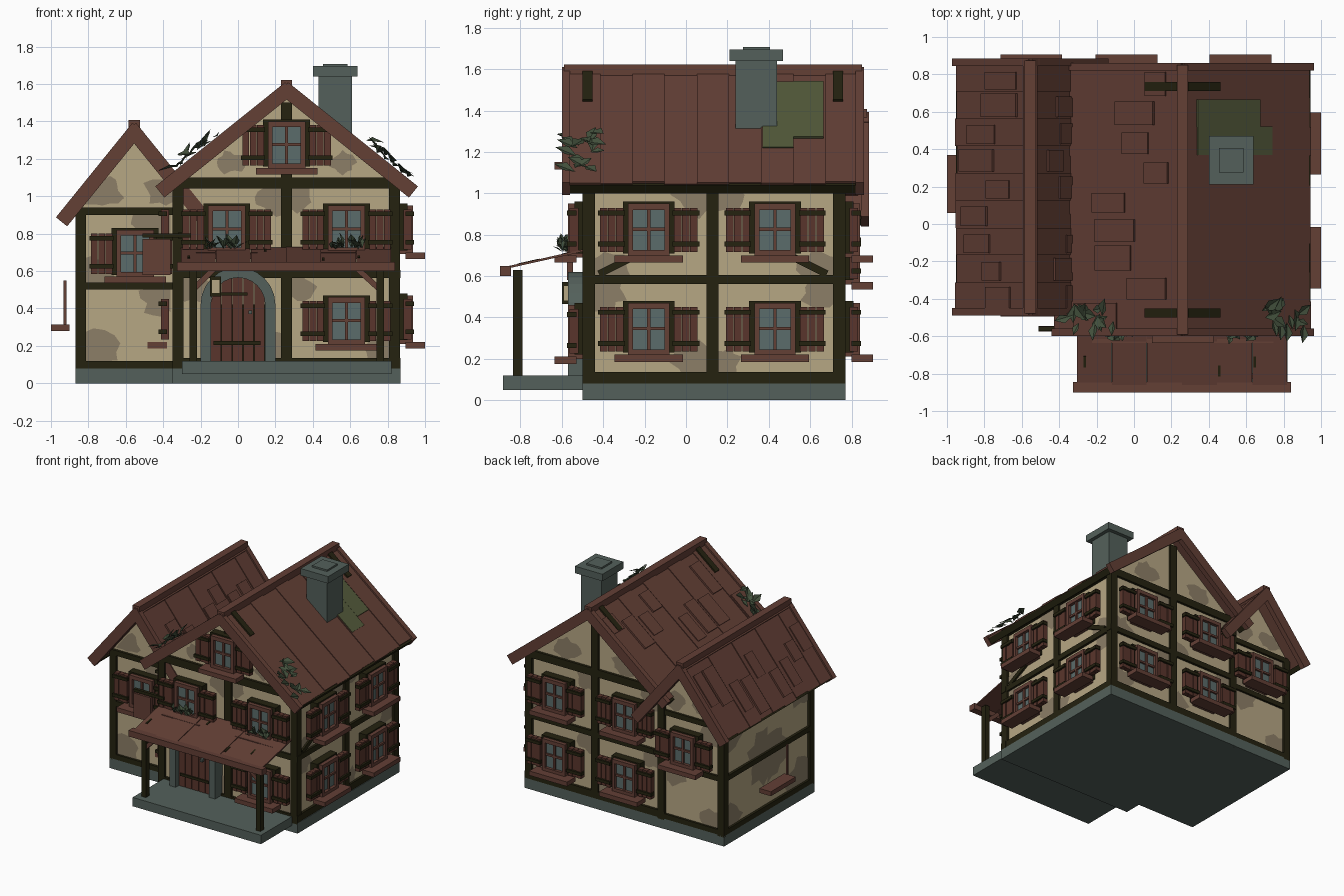
import bpy, bmesh, math, random
from mathutils import Matrix, Vector

if "Cube" in bpy.data.objects:
    bpy.data.objects.remove(bpy.data.objects["Cube"])

random.seed(4)
I = Matrix.Identity(4)
COL = {"roof wood": (.125, .05, .036), "shutter wood": (.10, .036, .025), "dark timber": (.018, .016, .005),
       "plaster": (.47, .385, .23), "stained plaster": (.265, .21, .135), "stone": (.088, .118, .104),
       "glass": (.105, .15, .145), "moss": (.085, .10, .042), "leaf": (.055, .08, .045)}
MAT = {}
for n, c in COL.items():
    MAT[n] = bpy.data.materials.new(n)
    MAT[n].diffuse_color = (*c, 1)


def finish(name, bm, mats, M=I):
    bm.transform(M)
    bmesh.ops.recalc_face_normals(bm, faces=bm.faces)
    me = bpy.data.meshes.new(name)
    bm.to_mesh(me)
    bm.free()
    for m in mats:
        me.materials.append(MAT[m])
    ob = bpy.data.objects.new(name, me)
    bpy.context.collection.objects.link(ob)
    return ob


def add_box(bm, x0, x1, y0, y1, z0, z1, mi=0):
    T = Matrix.Translation(((x0+x1)/2, (y0+y1)/2, (z0+z1)/2)) @ Matrix.Diagonal((x1-x0, y1-y0, z1-z0, 1))
    r = bmesh.ops.create_cube(bm, size=1, matrix=T)
    for f in {f for v in r["verts"] for f in v.link_faces}:
        f.material_index = mi


def boxes(name, mat, lst, M=I):
    bm = bmesh.new()
    for b in lst:
        add_box(bm, *b)
    return finish(name, bm, [mat], M)


def prism(name, mat, pts, y0, y1, M=I):
    """Extrude an x-z outline along y."""
    bm = bmesh.new()
    f = bm.faces.new([bm.verts.new((x, y0, z)) for x, z in pts])
    r = bmesh.ops.extrude_face_region(bm, geom=[f])
    bmesh.ops.translate(bm, vec=(0, y1-y0, 0), verts=[v for v in r["geom"] if isinstance(v, bmesh.types.BMVert)])
    return finish(name, bm, [mat], M)


# Wall frames: local x runs along the wall, -y points outward
def wall(deg, dist):
    return Matrix.Rotation(math.radians(deg), 4, 'Z') @ Matrix.Translation((0, -dist, 0))


FRONT, RIGHT, BACK = wall(0, .5), wall(90, .865), wall(180, .77)
HALL_LEFT, WING_FRONT, WING_LEFT = wall(-90, .35), wall(0, .36), wall(-90, .87)
WING_BACK = wall(180, .768)

# Stone plinths and plaster bodies
boxes("hall_plinth", "stone", [(-.35, .87, -.5, .77, 0, .08)])
boxes("wing_plinth", "stone", [(-.87, -.34, -.36, .768, 0, .08)])
prism("hall_walls", "plaster", [(-.33, .06), (.845, .06), (.845, 1.06), (.26, 1.55), (-.33, 1.06)], -.48, .75)
prism("wing_walls", "plaster", [(-.85, .06), (-.33, .06), (-.33, 1.03), (-.555, 1.32), (-.85, .94)], -.34, .75)


# Timber framing: full-width beams at given heights, full-height posts at given places
def framing(name, M, u0, u1, beams, posts, top):
    boxes(name, "dark timber", [(u0, u1, 0, .05, z, z+h) for z, h in beams]
          + [(u-.029, u+.029, 0, .05, .07, top) for u in posts], M)


def brace(name, mat, M, p, q, w, y0, y1):
    p, q = Vector(p), Vector(q)
    n = Vector((p.y-q.y, q.x-p.x)).normalized()*w/2
    prism(name, mat, [p+n, q+n, q-n, p-n], y0, y1, M)


HALL_BEAMS = ((.08, .055), (.562, .043), (1.04, .06))
WING_BEAMS = ((.08, .04), (.5, .04), (.9, .04))
framing("front_timbers", FRONT, -.35, .87, HALL_BEAMS, (-.32, .837), 1.08)
framing("back_timbers", BACK, -.87, .35, HALL_BEAMS, (-.837, .32), 1.08)
boxes("front_middle_post", "dark timber", [(.23, .29, 0, .05, .1, 1.5)], FRONT)
boxes("back_middle_post", "dark timber", [(-.29, -.23, 0, .05, .1, 1.5)], BACK)
framing("right_timbers", RIGHT, -.5, .77, HALL_BEAMS, (-.47, .127, .74), 1.08)
framing("hall_left_timbers", HALL_LEFT, -.77, .5, HALL_BEAMS, (.47,), 1.08)
brace("right_brace_front", "dark timber", RIGHT, (-.42, .61), (-.12, .76), .035, .003, .05)
brace("right_brace_back", "dark timber", RIGHT, (.68, .61), (.38, .76), .035, .003, .05)
framing("wing_front_timbers", WING_FRONT, -.87, -.33, WING_BEAMS, (-.841,), .94)
framing("wing_back_timbers", WING_BACK, .33, .87, WING_BEAMS, (.841,), .94)
framing("wing_left_timbers", WING_LEFT, -.768, .36, WING_BEAMS, (-.739, .331), .94)


# Irregular stains on the plaster, clipped to their panel and to the gable line
def stain(M, u, v, ru, rv, u0, u1, v0, v1, ridge, peak, pitch):
    bm, vs = bmesh.new(), []
    for i in range(16):
        t, k = i*math.tau/16, random.uniform(.65, 1.1)
        x = min(max(u+ru*k*math.cos(t), u0), u1)
        z = min(max(v+rv*k*math.sin(t), v0), v1, peak-pitch*abs(x-ridge))
        vs.append(bm.verts.new((x, .0165, z)))
    bm.faces.new(vs)
    finish("plaster_stain", bm, ["stained plaster"], M)


# Each wall's posts and beams split it into panels; stain two opposite corners of each
HALL_ROWS, WING_ROWS = (.13, .57, 1.05), (.12, .5, .9)
for M, cols, rows, size in ((FRONT, (-.3, .26, .82), HALL_ROWS, .12), (BACK, (-.82, -.26, .3), HALL_ROWS, .12),
                            (RIGHT, (-.45, .12, .72), HALL_ROWS, .12), (WING_FRONT, (-.82, -.36), WING_ROWS, .15),
                            (WING_BACK, (.36, .82), WING_ROWS, .15), (WING_LEFT, (-.72, -.2, .31), WING_ROWS, .21)):
    for u0, u1 in zip(cols, cols[1:]):
        for v0, v1 in zip(rows, rows[1:]):
            for a, b in random.choice((((0, 1), (1, 0)), ((0, 0), (1, 1)))):
                s = size*random.uniform(.8, 1.15)
                stain(M, u0+(u1-u0)*(.1+.8*a), v0+(v1-v0)*(.12+.76*b), s, s*.8, u0, u1, v0, v1, 0, 9, 0)
# Gable stains either side of the ridge
for M, ridge, peak, pitch, v0, off, r in ((FRONT, .26, 1.52, .8, 1.09, .3, .08), (BACK, -.26, 1.52, .8, 1.09, .25, .12),
                                          (WING_FRONT, -.555, 1.3, 1.27, .94, .17, .12),
                                          (WING_BACK, .555, 1.3, 1.27, .94, .13, .1)):
    for s in (-1, 1):
        stain(M, ridge+s*off, v0+.09, r, r*.8, ridge-.5, ridge+.5, v0, peak, ridge, peak, pitch)

# Shuttered window: one mesh shared by all windows
bm = bmesh.new()
add_box(bm, -.125, .125, -.04, .03, -.12, .13, 1)
for s in (-1, 1):
    add_box(bm, *sorted((s*.075, s*.1)), -.07, .02, -.14, .12, 0)
    for k in range(3):
        a = .122+k*.039
        add_box(bm, *sorted((s*a, s*(a+.036))), -.062+.004*(k % 2), -.02, -.115, .10, 3)
    for z in (-.075, .075):
        add_box(bm, *sorted((s*.115, s*.245)), -.075, -.03, z-.012, z+.012, 1)
for z0, z1 in ((-.14, -.105), (.09, .12)):
    add_box(bm, -.1, .1, -.07, .02, z0, z1, 0)
add_box(bm, -.076, .076, -.046, 0, -.106, .091, 2)
add_box(bm, -.008, .008, -.06, 0, -.106, .091, 0)
add_box(bm, -.076, .076, -.06, 0, -.012, .004, 0)
add_box(bm, -.165, .165, -.135, -.03, -.165, -.13, 0)
win = finish("window", bm, ["roof wood", "dark timber", "glass", "shutter wood"])
spots = [(FRONT, -.06, .83), (FRONT, .58, .83), (FRONT, .58, .34), (FRONT, .26, 1.28), (WING_FRONT, -.55, .7), (BACK, .55, .7)]
spots += [(M, u, z) for M, us in ((BACK, (.04, -.57)), (RIGHT, (-.18, .43)), (HALL_LEFT, (.18,))) for u in us for z in (.35, .83)]
for i, (M, u, z) in enumerate(spots):
    ob = win if i == 0 else bpy.data.objects.new("window", win.data)
    if i:
        bpy.context.collection.objects.link(ob)
    ob.matrix_world = M @ Matrix.Translation((u, 0, z))
# Leftover sill and bar standing off the wing's left wall
boxes("loose_sill", "roof wood", [(-1, -.9, .06, .37, .28, .315), (-.932, -.917, .05, .065, .315, .55)])


# Roof slopes: local x runs down from the ridge, z is the slope normal
def slope(x, z, deg, side):
    return (Matrix.Translation((x, 0, z)) @ Matrix.Diagonal((side, 1, 1, 1))
            @ Matrix.Rotation(math.radians(deg), 4, 'Y'))


def roof(name, x, z, deg, L, y0, y1, shingled):
    for side in (-1, 1):
        M, n = slope(x, z, deg, side), round((y1-y0)/.155)
        w = (y1-y0-.06)/n
        boxes(name+"_boards", "roof wood", [(0, L-.005*(i % 3), y0+.03+i*w, y0+.03+(i+1)*w, -.05, -.006*(i % 2))
                                            for i in range(n)], M)
        boxes(name+"_bargeboards", "roof wood", [(0, L+.01, a, a+.04, -.065, .012) for a in (y0, y1-.04)], M)
        boxes(name+"_eave", "dark timber", [(L-.03, L+.006, y0+.04, y1-.04, -.06, -.012)], M)
        if side == -1 or shingled:
            lst = []
            for i in range(n):
                a, b = random.uniform(.1, L*.6), y0+.03+i*w
                lst.append((a, a+random.uniform(.12, .3), b+.01, b+w*random.uniform(.7, .95), -.01, .008))
            boxes(name+"_shingles", "roof wood", lst, M)
    boxes(name+"_ridge_cap", "roof wood", [(x-.03, x+.03, y0+.01, y1-.01, z-.035, z+.022)])


roof("hall_roof", .26, 1.6, 38.7, .88, -.6, .86, False)
roof("wing_roof", -.555, 1.385, 51, .64, -.488, .885, True)
HL, HR = slope(.26, 1.6, 38.7, -1), slope(.26, 1.6, 38.7, 1)
for M in (HL, HR):
    boxes("ridge_strap", "dark timber", [(.03, .25, a, a+.048, -.01, .012) for a in (-.5, .71)], M)
boxes("roof_moss", "moss", [(.1, .53, .52, .665, -.005, .006), (.1, .61, .37, .52, -.005, .005)], HR)

# Chimney: shaft, cap and flue plate as nested blocks
boxes("chimney", "stone", [(.52-a, .52+a, .34-b, .34+b, z0, z1) for a, b, z0, z1 in
                           ((.09, .1, 1.2, 1.645), (.12, .13, 1.64, 1.695), (.065, .065, 1.69, 1.708))])

# Porch
boxes("porch_slab", "stone", [(-.3, .82, -.885, -.49, .05, .12)])
boxes("porch_posts", "dark timber", [(x-.02, x+.02, -.835, -.79, .12, .63) for x in (-.24, .76)])
boxes("porch_beam", "roof wood", [(-.325, .84, -.9, -.845, .6, .648)])
P = Matrix.Translation((0, -.57, .71)) @ Matrix.Rotation(math.atan2(.065, .29), 4, 'X')
boxes("porch_roof", "roof wood", [(-.305+i*.1875, -.307+(i+1)*.1875, -.3, .075, -.008, .003*(i % 2)) for i in range(6)], P)
boxes("porch_roof_cracks", "dark timber", [(x, x+.013, y, y+.06, -.005, .005) for x, y in
                                           ((-.27, -.2), (.14, -.03), (.45, -.25), (.64, -.2))], P)
brace("porch_brace_right", "roof wood", I, (.64, .61), (.76, .5), .03, -.825, -.8)
brace("porch_brace_left", "roof wood", I, (-.13, .61), (-.24, .5), .03, -.825, -.8)


# Arched door with stone surround
def arc(r):
    return [(r*math.cos(math.pi*i/12), .42+r*math.sin(math.pi*i/12)) for i in range(13)]


prism("door_surround", "stone", [(.2, .1)] + arc(.2) + [(-.2, .1), (-.145, .1)] + arc(.145)[::-1] + [(.145, .1)], -.07, .02, FRONT)
for k in range(5):
    a, b = -.145+k*.058, -.145+(k+1)*.058-.004
    top = [(b+(a-b)*t/4, .42+math.sqrt(max(.0001, .0211-(b+(a-b)*t/4)**2))) for t in range(5)]
    prism("door_plank", "shutter wood", [(a, .11), (b, .11)] + top, -.03, .02, FRONT)
boxes("door_backing", "dark timber", [(-.145, .145, -.02, .018, .112, .42)], FRONT)
boxes("door_hinges", "dark timber", [(-.13, .12, -.04, -.02, .205, .225), (-.13, .05, -.04, -.02, .47, .485)], FRONT)
boxes("door_knob", "stone", [(.055, .075, -.055, -.02, .37, .39)], FRONT)

# Lantern and hanging sign
boxes("lantern_frame", "dark timber", [(-.15, -.09, -.1, -.04, z, z+.017) for z in (.465, .553)]
      + [(x, x+.01, y, y+.01, .47, .56) for x in (-.15, -.1) for y in (-.1, -.05)], FRONT)
boxes("lantern_light", "plaster", [(-.143, -.097, -.093, -.047, .48, .555)], FRONT)
boxes("sign_arm", "dark timber", [(-.51, -.25, -.572, -.548, .778, .802), (-.32, -.29, -.56, -.49, .775, .805)])
boxes("sign_board", "roof wood", [(-.51, -.36, -.575, -.545, .58, .77)])


# Leaves: folded diamonds scattered over a box region
def leaves(name, M, n, lo, hi, size, up):
    bm = bmesh.new()
    for _ in range(n):
        c = Vector([random.uniform(a, b) for a, b in zip(lo, hi)])
        R = Matrix.Rotation(random.uniform(0, math.tau), 3, 'Z') @ Matrix.Rotation(-random.uniform(*up), 3, 'Y')
        s = size*random.uniform(.7, 1.2)
        v = [bm.verts.new(c + R @ Vector(p)*s) for p in ((0, 0, 0), (.5, .28, .1), (1, 0, 0), (.5, -.28, .1))]
        bm.faces.new((v[0], v[1], v[2]))
        bm.faces.new((v[0], v[2], v[3]))
    finish(name, bm, ["leaf"], M)


for M in (HL, HR):
    leaves("roof_ivy", M, 17, (.46, -.54, .01), (.82, -.45, .03), .1, (.05, .5))
for x in (-.08, .58):
    leaves("window_plant", FRONT, 22, (x-.09, -.1, .715), (x+.09, -.06, .73), .075, (.3, 1.3))

for m in bpy.data.materials:
    if m.users and not m.is_grease_pencil:
        m.use_nodes = True
        m.node_tree.nodes["Principled BSDF"].inputs["Base Color"].default_value = m.diffuse_color
